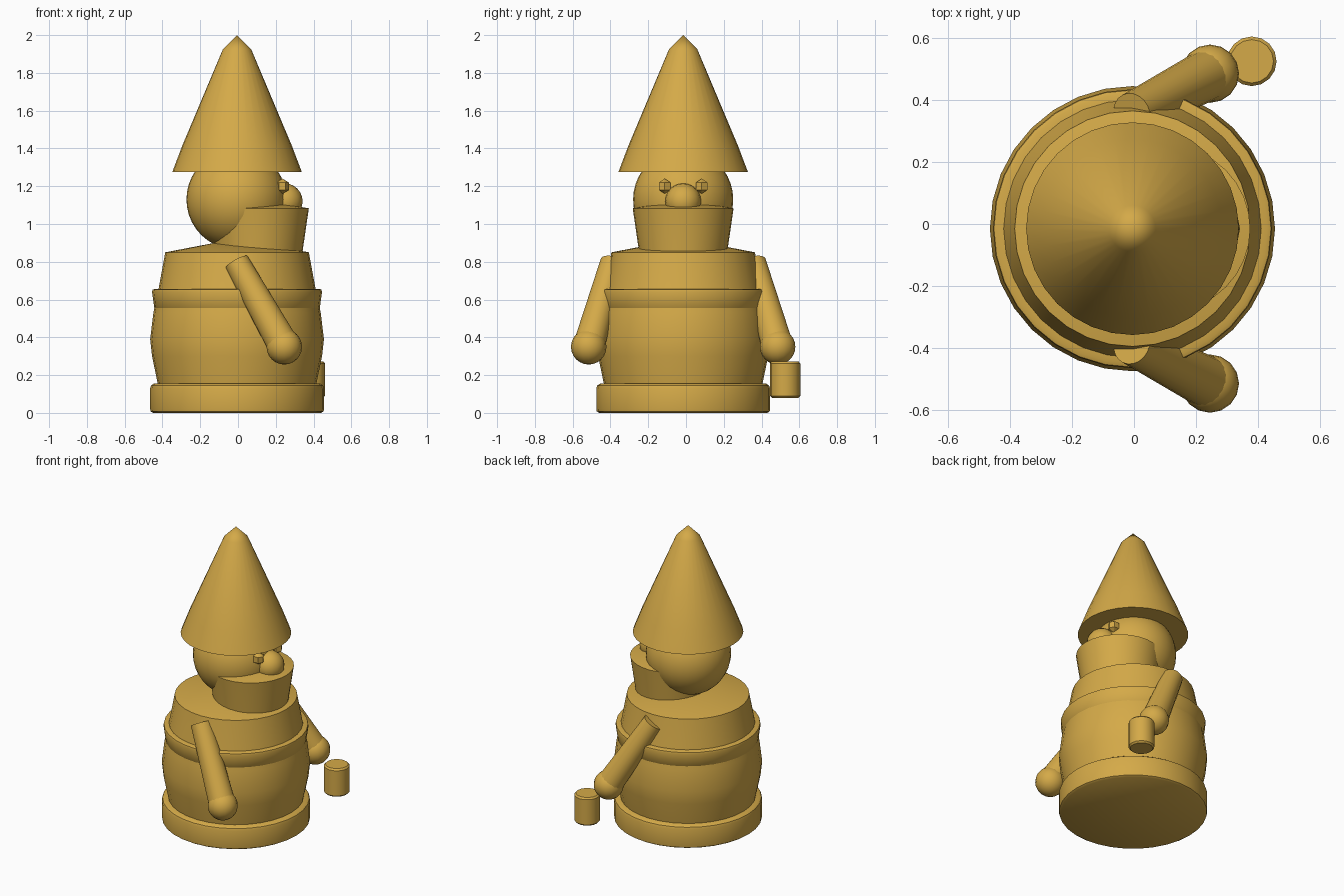
import bpy, bmesh, math
from mathutils import Vector

if "Cube" in bpy.data.objects:
    bpy.data.objects.remove(bpy.data.objects["Cube"])

gold = bpy.data.materials.new("warm gold")
gold.diffuse_color = (0.66, 0.40, 0.065, 1)
gold.use_nodes = True
gold.node_tree.nodes["Principled BSDF"].inputs["Base Color"].default_value = gold.diffuse_color

CX, CY = -0.005, -0.015   # axis of the figure, which faces +x


def finish(bm, name, loc, angle=35):
    bmesh.ops.recalc_face_normals(bm, faces=bm.faces)
    me = bpy.data.meshes.new(name)
    bm.to_mesh(me)
    bm.free()
    ob = bpy.data.objects.new(name, me)
    ob.location = loc
    me.materials.append(gold)
    bpy.context.collection.objects.link(ob)
    bpy.ops.object.select_all(action='DESELECT')
    bpy.context.view_layer.objects.active = ob
    ob.select_set(True)
    bpy.ops.object.shade_smooth_by_angle(angle=math.radians(angle))
    return ob


def lathe(name, profile, x=CX, y=CY, sides=32, closed=False):
    """Spin an (r, z) profile about a vertical axis."""
    bm = bmesh.new()
    vs = [bm.verts.new((r, 0, z)) for r, z in profile]
    pairs = list(zip(vs, vs[1:])) + ([(vs[-1], vs[0])] if closed else [])
    es = [bm.edges.new(p) for p in pairs]
    bmesh.ops.spin(bm, geom=vs + es, cent=(0, 0, 0), axis=(0, 0, 1),
                   angle=2 * math.pi, steps=sides, use_duplicate=False)
    bmesh.ops.remove_doubles(bm, verts=bm.verts, dist=1e-4)
    return finish(bm, name, (x, y, 0))


def ball(name, loc, r, seg=24, rings=16, turn=0, angle=35):
    bm = bmesh.new()
    bmesh.ops.create_uvsphere(bm, u_segments=seg, v_segments=rings, radius=r)
    ob = finish(bm, name, loc, angle)
    ob.rotation_euler.z = turn
    return ob


# Base, barrel body with conical top, belt
lathe("base", [(0, 0), (0.445, 0), (0.458, 0.008), (0.46, 0.02), (0.46, 0.13),
               (0.455, 0.145), (0.44, 0.155), (0, 0.155)])
lathe("body", [(0, 0.1), (0.41, 0.1), (0.42, 0.155), (0.45, 0.30), (0.46, 0.39),
               (0.443, 0.53), (0.415, 0.66), (0.38, 0.85), (0, 0.923)])
lathe("belt", [(0.40, 0.545), (0.43, 0.545), (0.438, 0.555), (0.45, 0.64),
               (0.447, 0.652), (0.435, 0.657), (0.40, 0.657)], closed=True)

# Head, beard, nose and eyes
ball("head", (-0.008, CY, 1.13), 0.265, 32, 20)
lathe("beard", [(0, 0.82), (0.23, 0.82), (0.236, 0.87), (0.267, 1.083), (0, 1.13)], x=0.108)
ball("nose", (0.247, CY, 1.12), 0.095, 16, 12)
for side in (-1, 1):
    ball("eye", (0.235, CY + side * 0.098, 1.2), 0.04, 6, 3, math.radians(30), 20)

# Pointed hat
lathe("hat", [(0, 1.275), (0.343, 1.275), (0.29, 1.415), (0.075, 1.925), (0, 2.0)])

# Arms and hands
for side in (-1, 1):
    top = Vector((-0.007, CY + side * 0.372, 0.797))
    hand = Vector((0.245, CY + side * 0.5, 0.35))
    d = hand - top
    bm = bmesh.new()
    bmesh.ops.create_cone(bm, cap_ends=True, segments=20, radius1=0.067, radius2=0.084,
                          depth=d.length)
    arm = finish(bm, "arm", (top + hand) / 2)
    arm.rotation_mode = 'QUATERNION'
    arm.rotation_quaternion = d.to_track_quat('Z', 'Y')
    ball("hand", hand, 0.094, 16, 12)

# Small mug beside one hand
lathe("mug", [(0, 0.08), (0.07, 0.08), (0.08, 0.09), (0.08, 0.262), (0.07, 0.273), (0, 0.273)],
      x=0.38, y=0.525, sides=16)
